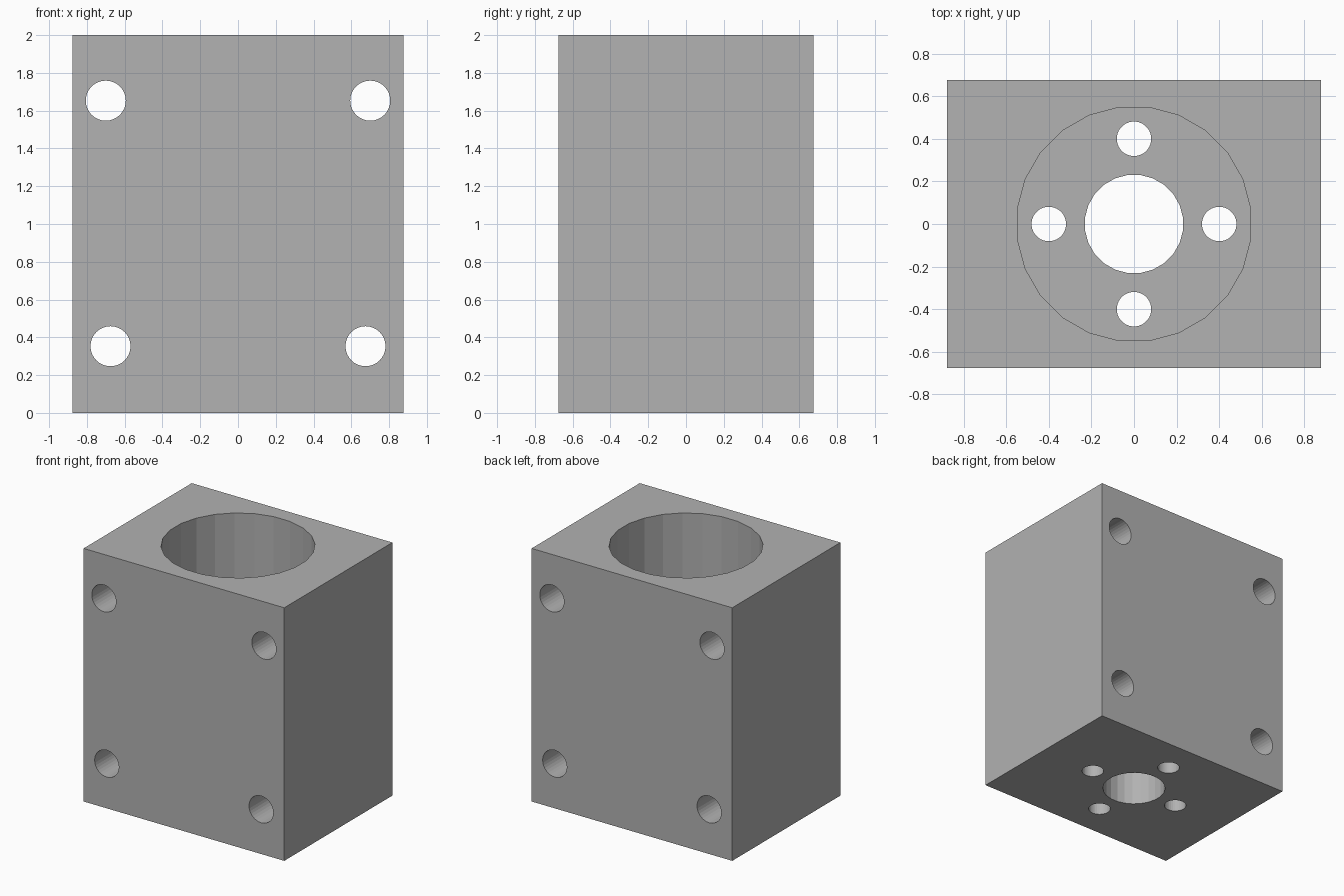
import bpy
import math

# Remove the default cube
cube = bpy.data.objects.get("Cube")
if cube:
    bpy.data.objects.remove(cube, do_unlink=True)

WIDTH, DEPTH, HEIGHT = 1.754, 1.35, 2.0
FLOOR = 0.5            # thickness under the large bore

# Material
grey = bpy.data.materials.new("plain grey")
grey.use_nodes = True
colour = (0.445, 0.445, 0.445, 1)
grey.diffuse_color = colour
grey.node_tree.nodes["Principled BSDF"].inputs["Base Color"].default_value = colour

# Solid block
bpy.ops.mesh.primitive_cube_add(size=1, location=(0, 0, HEIGHT / 2))
block = bpy.context.object
block.name = "mounting_block"
block.scale = (WIDTH, DEPTH, HEIGHT)
bpy.ops.object.transform_apply(location=True, scale=True)
block.data.materials.append(grey)


def drill(name, radius, length, location, sides, along_y=False):
    """Cut a round hole through the block with a hidden cylinder."""
    turn = (math.pi / 2, 0, 0) if along_y else (0, 0, math.pi / sides)
    bpy.ops.mesh.primitive_cylinder_add(vertices=sides, radius=radius, depth=length,
                                        location=location, rotation=turn)
    cutter = bpy.context.object
    cutter.name = name
    cutter.data.materials.append(grey)
    cut = block.modifiers.new(name, 'BOOLEAN')
    cut.operation = 'DIFFERENCE'
    cut.solver = 'EXACT'
    cut.object = cutter
    bpy.context.view_layer.objects.active = block
    bpy.ops.object.modifier_apply(modifier=name)
    bpy.data.objects.remove(cutter, do_unlink=True)


# Large blind bore from the top, and the shaft hole through its floor
drill("bore", 0.552, HEIGHT, (0, 0, FLOOR + HEIGHT / 2), 24)
drill("shaft_hole", 0.232, 2 * HEIGHT, (0, 0, HEIGHT / 2), 24)

# Four screw holes around the shaft
for i in range(4):
    a = i * math.pi / 2
    drill("flange_screw_hole", 0.081, 2 * HEIGHT,
          (0.4 * math.cos(a), 0.4 * math.sin(a), HEIGHT / 2), 32)

# Four mounting holes from front to back, the upper pair wider apart
for x, z in ((0.70, 1.653), (0.675, 0.353)):
    for side in (-1, 1):
        drill("mounting_hole", 0.106, 2 * DEPTH, (side * x, 0, z), 32, along_y=True)
